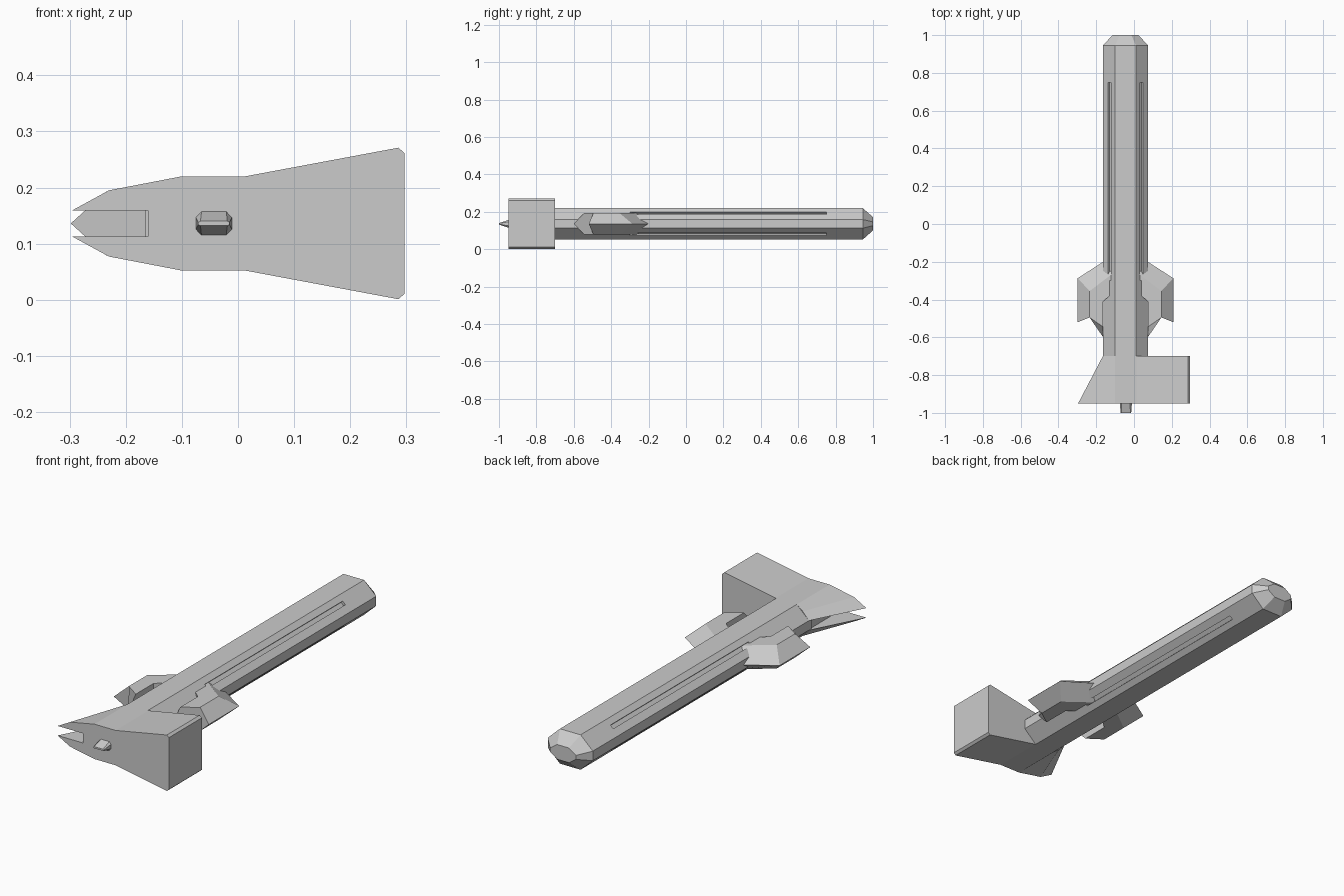
import bpy, bmesh
from math import radians
from mathutils import Matrix, Vector

if "Cube" in bpy.data.objects:
    bpy.data.objects.remove(bpy.data.objects["Cube"])

CX, CZ = -0.045, 0.136   # axis of the handle


def loft(name, rings):
    """Solid skin through rings of equal point count, capped at both ends."""
    bm = bmesh.new()
    vs = [[bm.verts.new(p) for p in r] for r in rings]
    n = len(rings[0])
    for a, b in zip(vs, vs[1:]):
        for i in range(n):
            j = (i + 1) % n
            bm.faces.new((a[i], a[j], b[j], b[i]))
    bm.faces.new(vs[0][::-1])
    bm.faces.new(vs[-1])
    bmesh.ops.recalc_face_normals(bm, faces=bm.faces)
    me = bpy.data.meshes.new(name)
    bm.to_mesh(me)
    bm.free()
    ob = bpy.data.objects.new(name, me)
    bpy.context.collection.objects.link(ob)
    return ob


# Handle: stretched octagon with a chamfered butt
octagon = [(0.055, 0.084), (0.12, 0.023), (0.12, -0.023), (0.055, -0.084),
           (-0.055, -0.084), (-0.12, -0.023), (-0.12, 0.023), (-0.055, 0.084)]


def oct_ring(y, sx=1, sz=1):
    return [(CX + x * sx, y, CZ + z * sz) for x, z in octagon]


handle = loft("handle", [oct_ring(-0.72), oct_ring(0.945), oct_ring(1.0, 0.57, 0.42)])

# Long grooves cut into the four slanted handle faces
bm = bmesh.new()
for sx in (-1, 1):
    for sz in (-1, 1):
        place = (Matrix.Translation((CX + sx * 0.085, 0.225, CZ + sz * 0.056))
                 @ Matrix.Rotation(radians(-45 * sx * sz), 4, 'Y')
                 @ Matrix.Diagonal((0.024, 1.05, 0.02, 1)))
        # orient the box so its long side follows the slope
        place = place @ Matrix.Rotation(radians(90), 4, 'Y')
        bmesh.ops.create_cube(bm, size=1, matrix=place)
me = bpy.data.meshes.new("groove_cutter")
bm.to_mesh(me)
bm.free()
cutter = bpy.data.objects.new("groove_cutter", me)
bpy.context.collection.objects.link(cutter)
cutter.hide_render = True
cutter.display_type = 'WIRE'
cut = handle.modifiers.new("grooves", 'BOOLEAN')
cut.operation = 'DIFFERENCE'
cut.object = cutter

# Head: flared striking end on the right, split claw on the left.
# Each entry: front x, back x, height above the axis (upper half, mirrored below)
upper = [(-0.16, -0.16, 0.023), (-0.296, -0.165, 0.023), (-0.23, -0.1325, 0.059),
         (-0.1, -0.1, 0.084), (0.013, 0.013, 0.084), (0.286, 0.286, 0.135),
         (0.297, 0.297, 0.125)]
profile = upper + [(f, b, -z) for f, b, z in reversed(upper)]
loft("hammer_head", [[(f, -0.95, CZ + z) for f, b, z in profile],
                     [(b, -0.70, CZ + z) for f, b, z in profile]])

# Wedge tip poking out of the front of the head
def tip_ring(y, w, h, c):
    pts = [(w - c, h), (w, h * 0.5), (w, -h * 0.5), (w - c, -h)]
    pts += [(-x, z) for x, z in reversed(pts)]
    return [(-0.043 + x, y, CZ + z) for x, z in pts]


loft("wedge_tip", [tip_ring(-0.90, 0.032, 0.021, 0.01), tip_ring(-0.95, 0.032, 0.021, 0.01),
                   tip_ring(-1.0, 0.028, 0.004, 0.004)])

# Side guards: stations give outer edge, top edge, inner top edge, inner middle
stations = [((0.0, -0.153), (0.0, -0.245), (0.0, -0.345), (0.0, -0.345)),
            ((0.208, -0.287), (0.145, -0.355), (0.073, -0.41), (0.073, -0.41)),
            ((0.208, -0.52), (0.145, -0.495), (0.073, -0.545), (0.073, -0.6))]
H = 0.057
for side, name in ((1, "guard_right"), (-1, "guard_left")):
    rings = []
    for o, t, i, m in stations:
        pts = [(o, 0), (t, H), (i, H), (m, 0), (i, -H), (t, -H)]
        rings.append([(CX + side * (p[0] - CX), p[1], CZ + z) for p, z in pts])
    loft(name, rings)
